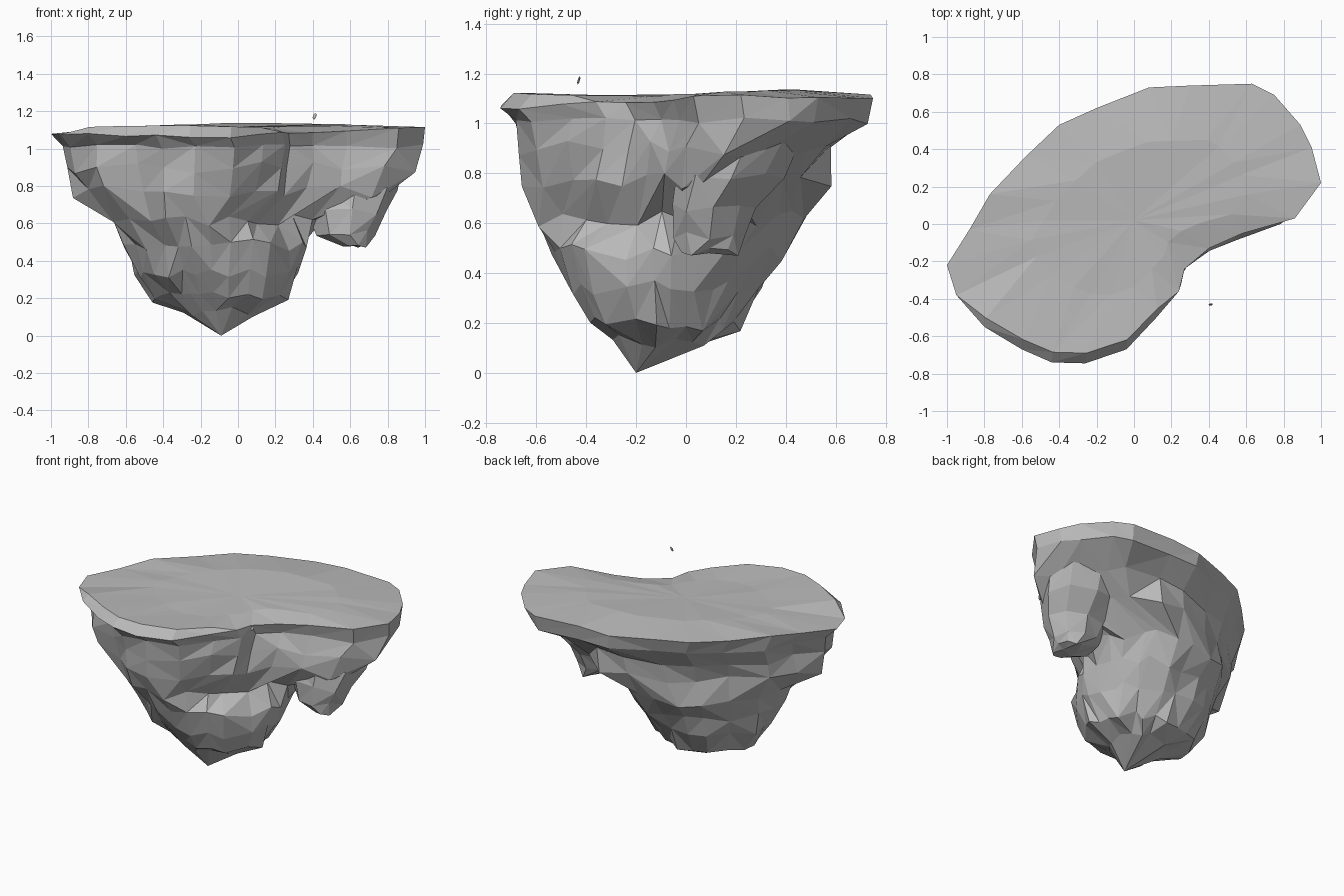
import bpy, bmesh, math, random
from mathutils import Vector

if "Cube" in bpy.data.objects:
    bpy.data.objects.remove(bpy.data.objects["Cube"])

random.seed(11)

stone = bpy.data.materials.new("grey_stone")
stone.use_nodes = True
stone.diffuse_color = (0.5, 0.5, 0.5, 1)
stone.node_tree.nodes["Principled BSDF"].inputs["Base Color"].default_value = (0.5, 0.5, 0.5, 1)

# Bean-shaped rim of the plateau, counter-clockwise
RIM = [(-1, -.22), (-.95, -.38), (-.8, -.55), (-.6, -.67), (-.44, -.74), (-.26, -.745),
       (-.04, -.67), (.12, -.5), (.24, -.36), (.27, -.24), (.4, -.13), (.58, -.05),
       (.86, .03), (1, .22), (.95, .41), (.89, .53), (.75, .69), (.63, .75), (.3, .74),
       (.08, .73), (-.2, .62), (-.4, .53), (-.58, .36), (-.77, .16), (-.88, -.03)]
BEAN = [(x, y / .75) for x, y in RIM]


def circle(n):
    return [(math.cos(math.tau * i / n), math.sin(math.tau * i / n)) for i in range(n)]


def rounded(shape, amount):
    """Blend a unit outline towards (or past) a unit circle."""
    result = []
    for x, y in shape:
        r = math.hypot(x, y)
        k = 1 + amount * (1 / r - 1)
        result.append((x * k, y * k))
    return result


def ring(bm, shape, z, x0, x1, y0, y1, rough=0.0):
    """Fit an outline to a box at one height, with craggy variation."""
    verts = []
    for x, y in shape:
        s = 1 + random.uniform(-1.1, .7) * rough
        verts.append(bm.verts.new(((x0 + x1) / 2 + x * s * (x1 - x0) / 2,
                                   (y0 + y1) / 2 + y * s * (y1 - y0) / 2,
                                   z + random.uniform(-1, 1) * rough * .7)))
    return verts


def trim_corner(verts, limit):
    """Pull in the diagonal corner where x + y passes a limit."""
    for v in verts:
        excess = max(0, v.co.x + v.co.y - limit)
        v.co.x -= excess / 2
        v.co.y -= excess / 2


def bridge(bm, upper, lower):
    """Join two rings with randomly turned triangles."""
    n = len(upper)
    for i in range(n):
        j = (i + 1) % n
        a, b, c, d = upper[i], lower[i], lower[j], upper[j]
        tris = [(a, b, c), (a, c, d)] if random.random() < .5 else [(a, b, d), (b, c, d)]
        for t in tris:
            bm.faces.new(t)


def fan(bm, verts, point):
    tip = bm.verts.new(point)
    for i, v in enumerate(verts):
        bm.faces.new((v, verts[(i + 1) % len(verts)], tip))


def finish(bm, name, merge=0.0):
    if merge:
        bmesh.ops.remove_doubles(bm, verts=bm.verts, dist=merge)
    bmesh.ops.recalc_face_normals(bm, faces=bm.faces)
    mesh = bpy.data.meshes.new(name)
    bm.to_mesh(mesh)
    bm.free()
    mesh.materials.append(stone)
    obj = bpy.data.objects.new(name, mesh)
    bpy.context.collection.objects.link(obj)
    return obj


# Main island: gently uneven plateau above a craggy tapering underside
bm = bmesh.new()
rim = ring(bm, BEAN, 1.1, -1, 1, -.75, .75)
for v in rim:
    v.co.z = min(v.co.z + .05 * v.co.y, 1.11) + random.uniform(-.01, .01)

edge = ring(bm, BEAN, 1.122, -.99, .998, -.695, .748)
inner = ring(bm, BEAN, 1.122, -.55, .6, -.38, .45)
for v in edge + inner:
    v.co.z += .012 * math.sin(4 * v.co.y - .4) + random.uniform(-.004, .004)
bridge(bm, edge, rim)
bridge(bm, inner, edge)
fan(bm, inner, (.0, .02, 1.118))

# Height, x range, y range, roundness, corner limit
LEVELS = [(1.01, -.94, .98, -.69, .735, 0, 1.38), (.9, -.92, .94, -.67, .62, .03, 1.1),
          (.77, -.88, .86, -.66, .58, .1, .88), (.62, -.71, .45, -.61, .51, .4, .6),
          (.48, -.62, .38, -.55, .39, .8, .5), (.34, -.56, .31, -.47, .31, 1.0, .4),
          (.2, -.46, .23, -.37, .21, 1.2, .3), (.13, -.3, .08, -.3, .1, 1.0, .2)]
upper = rim
for z, x0, x1, y0, y1, amount, limit in LEVELS:
    lower = ring(bm, rounded(BEAN, amount), z, x0, x1, y0, y1, .02 if z > .95 else .05)
    trim_corner(lower, limit)
    bridge(bm, upper, lower)
    upper = lower
fan(bm, upper, (-.09, -.2, 0))
finish(bm, "floating_island", .055)

# Smaller hanging lobe under one end
bm = bmesh.new()
LOBE = [(.95, .3, .9, .05, .48), (.78, .3, .86, -.04, .4), (.66, .36, .79, -.06, .28),
        (.55, .41, .73, -.05, .24), (.49, .56, .7, -.02, .21)]
upper = None
for level in LOBE:
    lower = ring(bm, circle(9), *level, .03)
    if upper:
        bridge(bm, upper, lower)
    else:
        fan(bm, lower, (.6, .25, .98))
    upper = lower
fan(bm, upper, (.65, .09, .48))
finish(bm, "hanging_lobe", .04)

# Tiny loose chip floating beside the rim
bm = bmesh.new()
bmesh.ops.create_icosphere(bm, subdivisions=1, radius=1)
for v in bm.verts:
    x, y, z = v.co
    v.co = Vector((.41 + .011 * x + .004 * z, -.43 + .005 * y + .005 * z, 1.173 + .018 * z))
finish(bm, "loose_chip")
